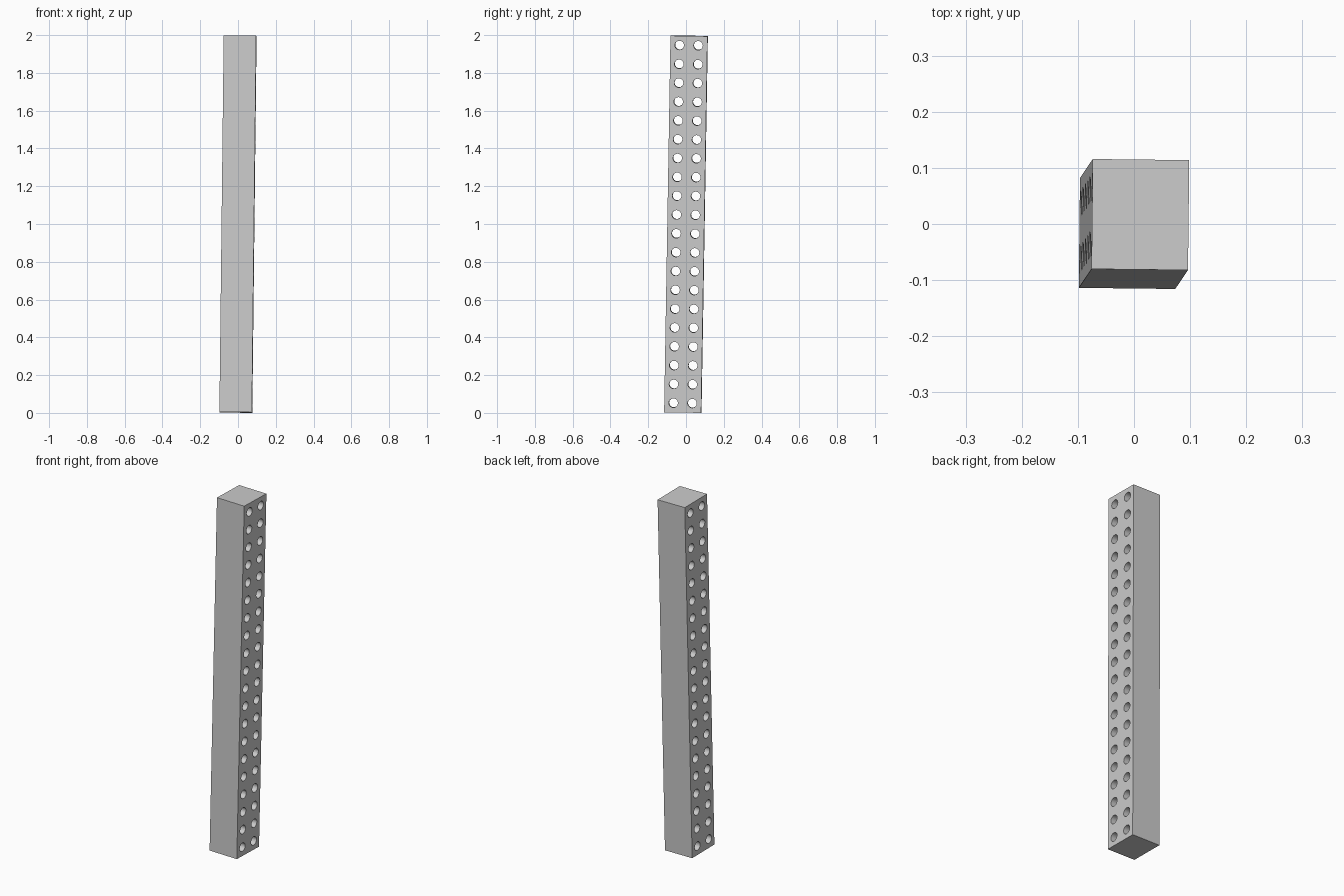
import bpy, bmesh, math
from mathutils import Matrix, Euler

if "Cube" in bpy.data.objects:
    bpy.data.objects.remove(bpy.data.objects["Cube"], do_unlink=True)

WIDTH, DEPTH, LENGTH = 0.172, 0.196, 1.994
ROWS, PITCH = 20, LENGTH / 20
HOLE_RADIUS = 0.024


def make_object(name, bm):
    mesh = bpy.data.meshes.new(name)
    bm.to_mesh(mesh)
    bm.free()
    obj = bpy.data.objects.new(name, mesh)
    bpy.context.scene.collection.objects.link(obj)
    return obj


# Grey material
grey = bpy.data.materials.new("plain grey")
grey.use_nodes = True
colour = (0.6, 0.6, 0.6, 1)
grey.diffuse_color = colour
grey.node_tree.nodes["Principled BSDF"].inputs["Base Color"].default_value = colour

# Solid post
bm = bmesh.new()
bmesh.ops.create_cube(bm, size=1, matrix=Matrix.Diagonal((WIDTH, DEPTH, LENGTH, 1)))
post = make_object("perforated_post", bm)
post.data.materials.append(grey)

# Two columns of drill cylinders running side to side
bm = bmesh.new()
turn = Matrix.Rotation(math.pi / 2, 4, "Y")
for row in range(ROWS):
    z = (row + 0.5) * PITCH - LENGTH / 2
    for side in (-1, 1):
        bmesh.ops.create_cone(bm, cap_ends=True, segments=24, radius1=HOLE_RADIUS,
                              radius2=HOLE_RADIUS, depth=WIDTH * 2,
                              matrix=Matrix.Translation((0, side * PITCH / 2, z)) @ turn)
drills = make_object("hole_drills", bm)
drills.data.materials.append(grey)
drills.hide_render = True

# Cut the holes and discard the drills
cut = post.modifiers.new("holes", "BOOLEAN")
cut.operation = "DIFFERENCE"
cut.solver = "EXACT"
cut.object = drills
bpy.ops.object.select_all(action="DESELECT")
bpy.context.view_layer.objects.active = post
post.select_set(True)
bpy.ops.object.modifier_apply(modifier=cut.name)
bpy.data.objects.remove(drills, do_unlink=True)

# Slight lean of the whole post, then centre it and stand it on the ground
post.data.transform(Euler((-0.017, 0.0112, -0.0116)).to_matrix().to_4x4())
lowest = min(v.co.z for v in post.data.vertices)
post.data.transform(Matrix.Translation((0, 0, -lowest)))
bpy.ops.object.shade_smooth_by_angle(angle=math.radians(30))
